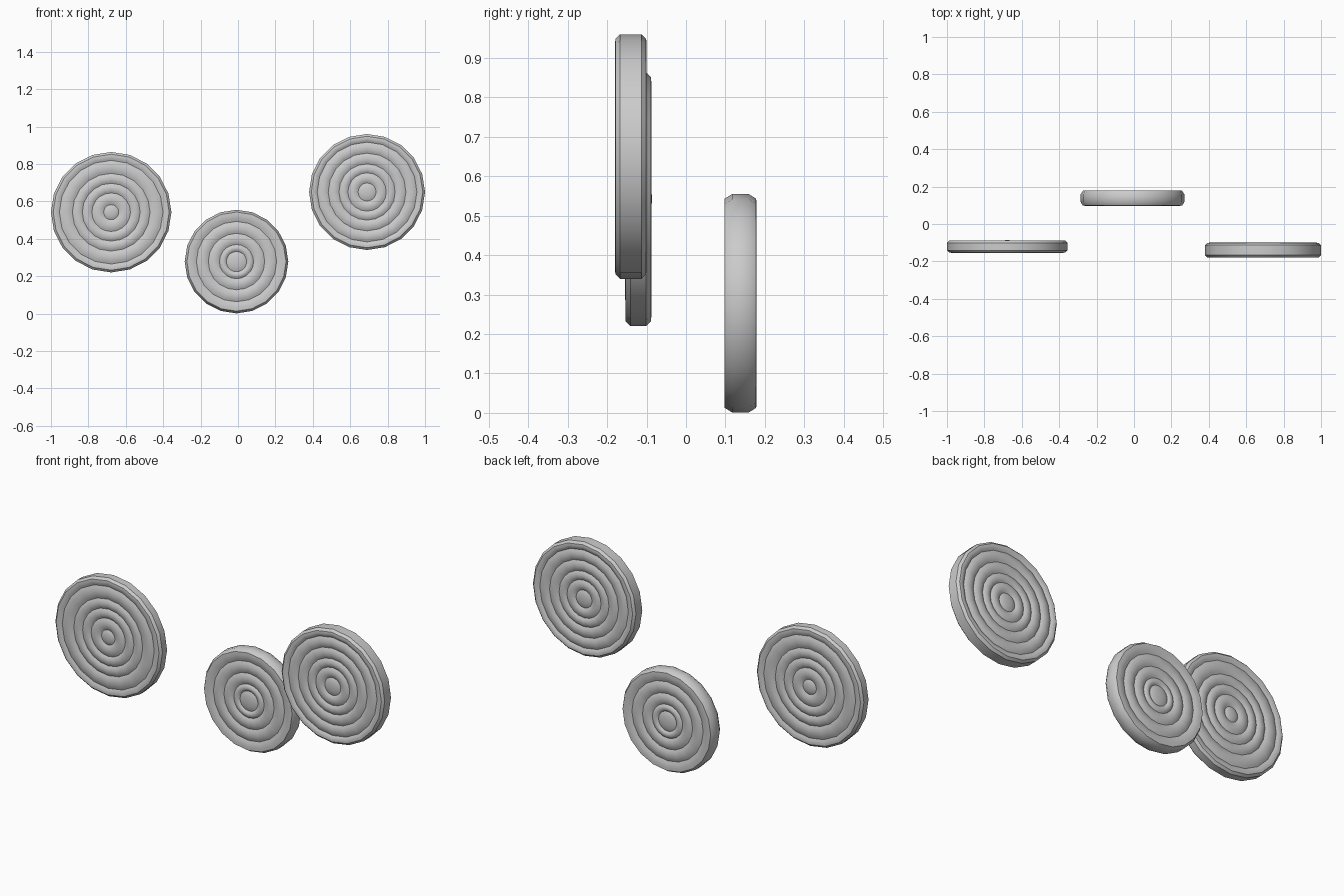
import bpy, bmesh
from math import sin, cos, pi, radians

if "Cube" in bpy.data.objects:
    bpy.data.objects.remove(bpy.data.objects["Cube"])

SIDES = 20


def half_profile(R, grooves, h_rim, h_mid, depth, cham_r, cham_y):
    """Rippled face from the centre out to the rim, as (radius, height)."""
    # centre boss
    g0 = grooves[0] * R
    pts = [(0, h_mid), (g0 * 0.45, h_mid - depth * 0.15),
           (g0 * 0.8, h_mid - depth * 0.5), (g0, h_mid - depth)]
    # rounded concentric ridges with sharp grooves between
    for a, b in zip(grooves, grooves[1:]):
        for t in (0.15, 0.35, 0.65, 0.85, 1.0):
            pts.append(((a + (b - a) * t) * R,
                        h_mid - depth + depth * sin(pi * t)))
    # outer rim with softened corner
    gn = grooves[-1] * R
    w = R - cham_r - gn
    pts += [(gn + w * 0.3, h_rim - depth * 0.35), (gn + w * 0.65, h_rim),
            (R - cham_r, h_rim - 0.001), (R, h_rim - cham_y)]
    return pts


def disc(name, centre, R, grooves, h_rim, h_mid, depth, cham_r, cham_y):
    half = half_profile(R, grooves, h_rim, h_mid, depth, cham_r, cham_y)
    profile = [(r, -h) for r, h in half] + [(r, h) for r, h in reversed(half)]
    bm = bmesh.new()
    rings = []
    for r, y in profile:
        if r == 0:
            rings.append([bm.verts.new((0, y, 0))] * SIDES)
        else:
            rings.append([bm.verts.new((r * sin(2 * pi * i / SIDES), y,
                                        r * cos(2 * pi * i / SIDES)))
                          for i in range(SIDES)])
    for a, b in zip(rings, rings[1:]):
        for i in range(SIDES):
            j = (i + 1) % SIDES
            quad = list(dict.fromkeys((a[i], a[j], b[j], b[i])))
            bm.faces.new(quad)
    bmesh.ops.recalc_face_normals(bm, faces=bm.faces)
    mesh = bpy.data.meshes.new(name)
    bm.to_mesh(mesh)
    bm.free()
    ob = bpy.data.objects.new(name, mesh)
    ob.location = centre
    bpy.context.collection.objects.link(ob)
    bpy.ops.object.select_all(action='DESELECT')
    ob.select_set(True)
    bpy.context.view_layer.objects.active = ob
    bpy.ops.object.shade_smooth_by_angle(angle=radians(38))


# three floating rippled discs
disc("left_disc", (-0.678, -0.121, 0.542), 0.322,
     (0.125, 0.32, 0.48, 0.645, 0.86), 0.033, 0.035, 0.009, 0.012, 0.013)
disc("middle_disc", (-0.008, 0.138, 0.278), 0.277,
     (0.195, 0.33, 0.545, 0.775), 0.041, 0.041, 0.009, 0.012, 0.020)
disc("right_disc", (0.690, -0.140, 0.650), 0.310,
     (0.155, 0.33, 0.485, 0.67, 0.86), 0.040, 0.040, 0.009, 0.012, 0.013)
